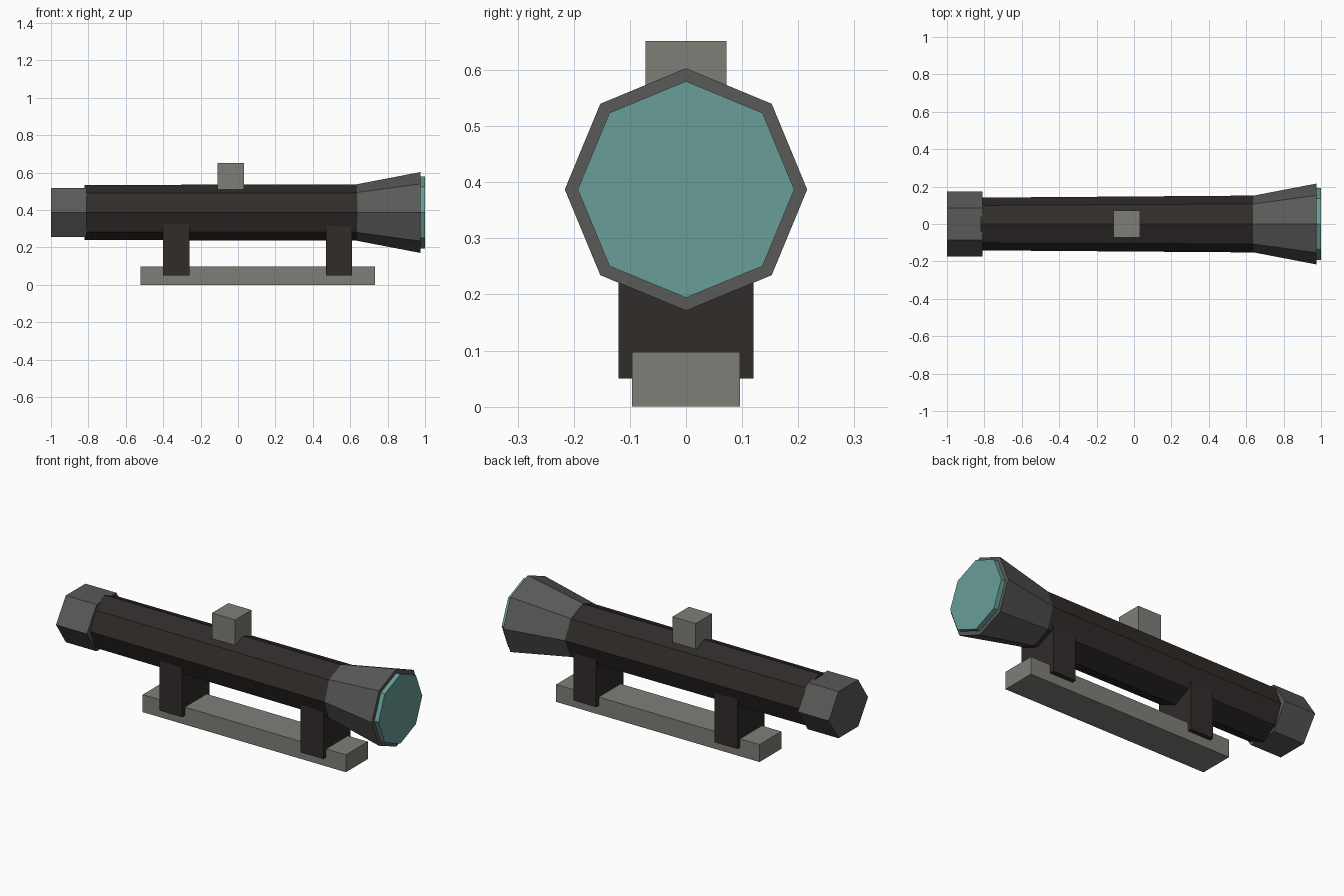
import bpy, bmesh, math

if "Cube" in bpy.data.objects:
    bpy.data.objects.remove(bpy.data.objects["Cube"])

AXIS_Z = 0.387


def material(name, r, g, b):
    m = bpy.data.materials.new(name)
    m.diffuse_color = (r, g, b, 1)
    m.use_nodes = True
    m.node_tree.nodes["Principled BSDF"].inputs["Base Color"].default_value = m.diffuse_color
    return m


black = material("black_metal", 0.03, 0.025, 0.023)
dark = material("dark_grey", 0.10, 0.10, 0.098)
grey = material("mount_grey", 0.21, 0.21, 0.19)
glass = material("teal_glass", 0.14, 0.34, 0.31)


def finish(name, bm, mat):
    bmesh.ops.recalc_face_normals(bm, faces=bm.faces)
    me = bpy.data.meshes.new(name)
    bm.to_mesh(me)
    bm.free()
    me.materials.append(mat)
    ob = bpy.data.objects.new(name, me)
    bpy.context.collection.objects.link(ob)
    return ob


def barrel(name, rings, sides, mat):
    """Closed tube along x; rings are (x, y radius, z radius), first corner at +y."""
    bm = bmesh.new()
    loops = []
    for x, ry, rz in rings:
        loops.append([bm.verts.new((x, ry * math.cos(2 * math.pi * i / sides),
                                    AXIS_Z + rz * math.sin(2 * math.pi * i / sides)))
                      for i in range(sides)])
    for a, b in zip(loops, loops[1:]):
        for i in range(sides):
            j = (i + 1) % sides
            bm.faces.new((a[i], a[j], b[j], b[i]))
    bm.faces.new(loops[0])
    bm.faces.new(loops[-1])
    return finish(name, bm, mat)


def block(name, x0, x1, half_y, z0, z1, mat):
    bm = bmesh.new()
    bmesh.ops.create_cube(bm, size=1)
    for v in bm.verts:
        v.co = ((x0 + x1) / 2 + v.co.x * (x1 - x0), v.co.y * 2 * half_y,
                (z0 + z1) / 2 + v.co.z * (z1 - z0))
    return finish(name, bm, mat)


# Sight body: tube, hexagonal eyepiece, flared bell and lens
barrel("main_tube", [(-0.82, 0.141, 0.148), (0.645, 0.152, 0.149)], 8, black)
barrel("eyepiece", [(-1.0, 0.173, 0.15), (-0.81, 0.173, 0.15)], 6, dark)
barrel("objective_bell", [(0.635, 0.151, 0.151), (0.975, 0.216, 0.216)], 8, dark)
barrel("front_lens", [(0.95, 0.193, 0.193), (1.0, 0.193, 0.193)], 8, glass)

# Adjustment knob on top
block("top_knob", -0.11, 0.033, 0.072, 0.51, 0.652, grey)

# Mounting rail and the two brackets straddling it
block("mount_rail", -0.52, 0.732, 0.096, 0.0, 0.097, grey)
for name, x in (("rear_bracket", -0.40), ("front_bracket", 0.47)):
    block(name, x, x + 0.14, 0.12, 0.05, 0.43, black)
